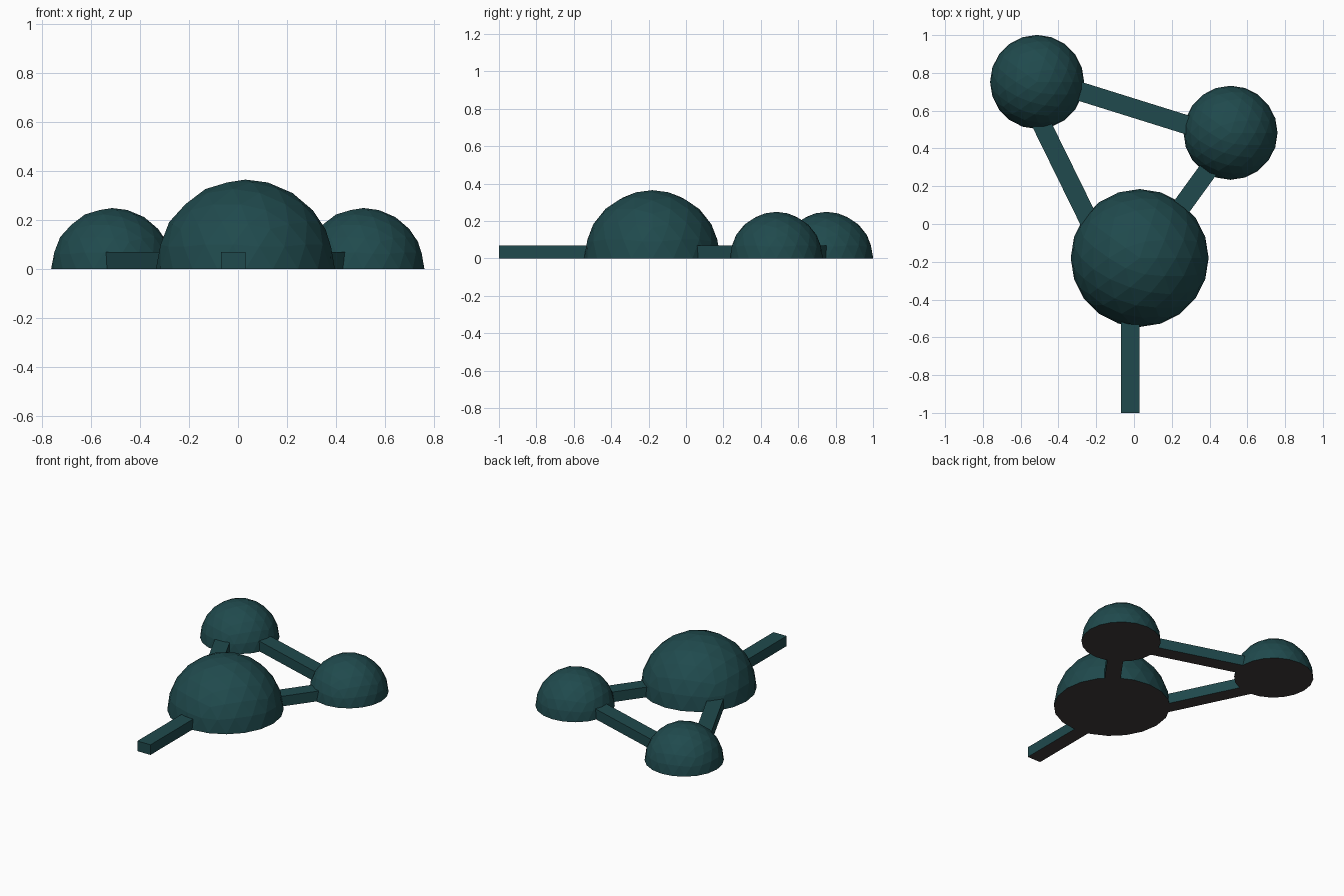
import bpy, bmesh, math
from mathutils import Vector, Matrix

if "Cube" in bpy.data.objects:
    bpy.data.objects.remove(bpy.data.objects["Cube"])


def material(name, rgb):
    m = bpy.data.materials.new(name)
    m.diffuse_color = (*rgb, 1)
    m.use_nodes = True
    m.node_tree.nodes["Principled BSDF"].inputs["Base Color"].default_value = m.diffuse_color
    return m


TEAL = material("dark_teal", (0.014, 0.068, 0.074))
GREY = material("underside_grey", (0.05, 0.045, 0.045))


def finish(bm, name):
    """Teal shell with a grey underside, flat shaded."""
    bmesh.ops.recalc_face_normals(bm, faces=bm.faces)
    for f in bm.faces:
        f.material_index = 1 if f.normal.z < -0.9 else 0
    mesh = bpy.data.meshes.new(name)
    bm.to_mesh(mesh)
    bm.free()
    mesh.materials.append(TEAL)
    mesh.materials.append(GREY)
    obj = bpy.data.objects.new(name, mesh)
    bpy.context.collection.objects.link(obj)


def dome(name, x, y, r):
    """Geodesic hemisphere with a closed floor."""
    bm = bmesh.new()
    bmesh.ops.create_icosphere(bm, subdivisions=3, radius=r)
    bmesh.ops.bisect_plane(bm, geom=bm.verts[:] + bm.edges[:] + bm.faces[:], dist=1e-4,
                           plane_co=(0, 0, 0), plane_no=(0, 0, 1), clear_inner=True)
    rim = [e for e in bm.edges if e.is_boundary]
    bmesh.ops.holes_fill(bm, edges=rim, sides=0)
    bmesh.ops.translate(bm, verts=bm.verts, vec=(x, y, 0))
    finish(bm, name)


def tunnel(name, a, b, width=0.10, height=0.07):
    """Low rectangular passage on the ground from a to b."""
    a, b = Vector((*a, 0)), Vector((*b, 0))
    d = b - a
    bm = bmesh.new()
    bmesh.ops.create_cube(bm, size=1)
    mid = (a + b) / 2 + Vector((0, 0, height / 2))
    rot = Matrix.Rotation(math.atan2(d.y, d.x), 4, 'Z')
    bmesh.ops.transform(bm, verts=bm.verts, matrix=Matrix.Translation(mid) @ rot
                        @ Matrix.Diagonal((d.length, width, height, 1)))
    finish(bm, name)


# Domes
dome("main_dome", 0.03, -0.18, 0.365)
dome("back_left_dome", -0.513, 0.752, 0.249)
dome("back_right_dome", 0.511, 0.483, 0.249)

# Connecting passages and the front entrance
tunnel("left_tunnel", (-0.494, 0.538), (-0.222, -0.016))
tunnel("back_tunnel", (-0.308, 0.709), (0.300, 0.519))
tunnel("right_tunnel", (0.403, 0.300), (0.237, 0.071))
tunnel("entrance_tunnel", (-0.02, -1.0), (-0.02, -0.505))
